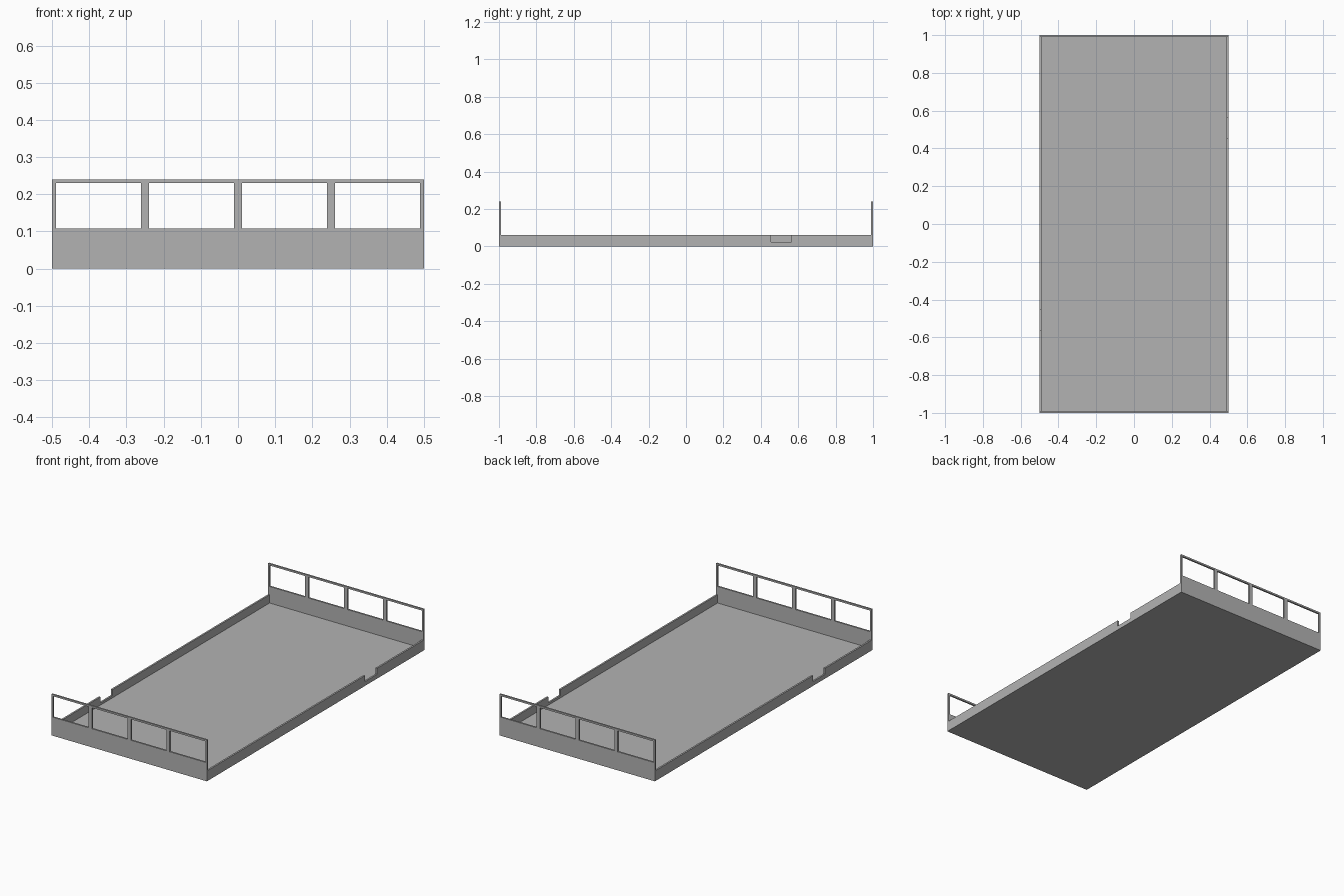
import bpy, bmesh
from mathutils import Vector

if "Cube" in bpy.data.objects:
    bpy.data.objects.remove(bpy.data.objects["Cube"], do_unlink=True)

WALL = 0.01          # thickness of every wall
HALF_X, HALF_Y = 0.5, 1.0
FLOOR_TOP = 0.012
SIDE_TOP, NOTCH_Z = 0.06, 0.025
PANEL_TOP, RAIL_Z, FRAME_TOP = 0.108, 0.23, 0.24

grey = bpy.data.materials.new("mid grey")
grey.use_nodes = True
colour = (0.45, 0.45, 0.45, 1)
grey.diffuse_color = colour
grey.node_tree.nodes["Principled BSDF"].inputs["Base Color"].default_value = colour


def panel(name, us, vs, is_open, place, depth):
    """Flat panel of grid cells, with open cells left out, thickened by depth."""
    bm = bmesh.new()
    for i in range(len(us) - 1):
        for j in range(len(vs) - 1):
            if not is_open(i, j):
                corners = [(us[i], vs[j]), (us[i + 1], vs[j]),
                           (us[i + 1], vs[j + 1]), (us[i], vs[j + 1])]
                bm.faces.new([bm.verts.new(place(u, v)) for u, v in corners])
    bmesh.ops.remove_doubles(bm, verts=bm.verts[:], dist=1e-5)
    result = bmesh.ops.extrude_face_region(bm, geom=bm.faces[:], use_keep_orig=True)
    moved = [g for g in result["geom"] if isinstance(g, bmesh.types.BMVert)]
    bmesh.ops.translate(bm, verts=moved, vec=Vector(depth))
    bmesh.ops.recalc_face_normals(bm, faces=bm.faces[:])
    mesh = bpy.data.meshes.new(name)
    bm.to_mesh(mesh)
    bm.free()
    mesh.materials.append(grey)
    obj = bpy.data.objects.new(name, mesh)
    bpy.context.scene.collection.objects.link(obj)


# Floor slab, fitted between the walls
inner_x, inner_y = HALF_X - WALL, HALF_Y - WALL
panel("floor", [-inner_x, inner_x], [-inner_y, inner_y],
      lambda i, j: False, lambda u, v: (u, v, 0), (0, 0, FLOOR_TOP))

# Low side walls, each with a notch in its top edge, turned half way round
for name, s in (("left_wall", 1), ("right_wall", -1)):
    panel(name, [-inner_y, 0.455, 0.565, inner_y], [0, NOTCH_Z, SIDE_TOP],
          lambda i, j: i == 1 and j == 1,
          lambda u, v, s=s: (s * HALF_X, s * u, v), (-s * WALL, 0, 0))

# End walls: solid lower panel with a four-bay open frame above
post = 0.011
xs = [-HALF_X, -inner_x]
for centre in (-0.25, 0, 0.25):
    xs += [centre - post, centre + post]
xs += [inner_x, HALF_X]
for name, s in (("front_end_wall", -1), ("back_end_wall", 1)):
    panel(name, xs, [0, PANEL_TOP, RAIL_Z, FRAME_TOP],
          lambda i, j: j == 1 and i % 2 == 1,
          lambda u, v, s=s: (u, s * HALF_Y, v), (0, -s * WALL, 0))
